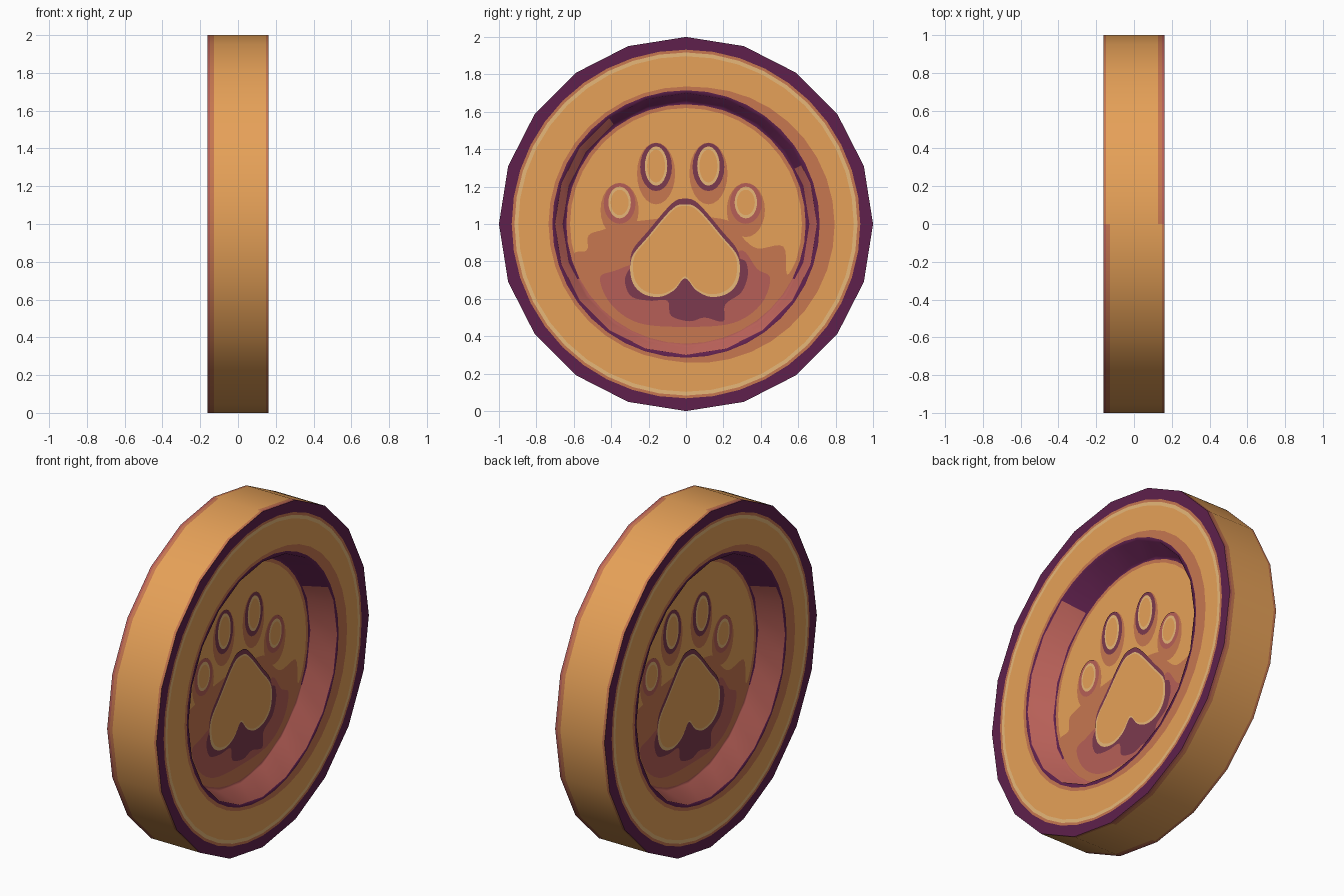
import bpy, bmesh, math
from mathutils import Matrix, Vector

if "Cube" in bpy.data.objects:
    bpy.data.objects.remove(bpy.data.objects["Cube"])

# ---------- flat colours (sRGB bytes turned into linear) ----------
PALETTE = [("orange", 230, 161, 88), ("terracotta", 199, 119, 80), ("rose", 182, 95, 87),
           ("plum", 124, 58, 78), ("dark_purple", 94, 32, 76), ("cream", 234, 186, 122)]
ORANGE, TERRA, ROSE, PLUM, PURPLE, CREAM = range(6)
MATS = []
for name, *rgb in PALETTE:
    m = bpy.data.materials.new(name)
    m.diffuse_color = [((c / 255 + 0.055) / 1.055) ** 2.4 for c in rgb] + [1]
    m.use_nodes = True
    m.node_tree.nodes["Principled BSDF"].inputs["Base Color"].default_value = m.diffuse_color
    MATS.append(m)

HALF, FLOOR, SIDES, CZ = 0.1625, 0.015, 20, 1.0
N = SIDES * 2
TURN = Matrix.Rotation(math.pi, 4, 'Z')


def finish(bm, name, mats):
    me = bpy.data.meshes.new(name)
    bm.to_mesh(me)
    bm.free()
    for m in mats:
        me.materials.append(m)
    ob = bpy.data.objects.new(name, me)
    bpy.context.collection.objects.link(ob)
    return ob


# ---------- coin body: lathed profile around the x axis ----------
# radius, x, colour of the band leading here, 20-sided ring (else round paint line)
PROFILE = [(1.0, 0.0, None, True), (1.0, 0.128, ORANGE, True), (1.0, 0.147, TERRA, True),
           (1.0, HALF, TERRA, True), (0.932, HALF, PURPLE, False), (0.917, HALF, TERRA, False),
           (0.897, HALF, CREAM, False), (0.735, HALF, ORANGE, False), (0.715, HALF, TERRA, False),
           (0.70, HALF, PURPLE, True), (0.66, FLOOR, ROSE, True),
           (0.64, FLOOR, PURPLE, False), (0.62, FLOOR, TERRA, False)]
SHADE = 7                                              # paint line that bulges on the right


def band_colour(k, col, mid):
    """Painted variations round the coin."""
    if k == 2 and mid.y < 0:                           # rim stripe is wider on one side
        return ORANGE
    if k == 3 and mid.y > 0:
        return ROSE
    if k == 10 and (mid.z > 1.53 or mid.z > 1.3 and mid.y > 0):
        return PURPLE                                  # dark top of the recess wall
    if k == 11 and mid.z < 0.7:
        return ROSE
    return col


def ring(bm, r, x, faceted, bulge):
    out = []
    for i in range(N):
        a = 2 * math.pi * i / N
        rr = r * math.cos(math.pi / SIDES) if faceted and i % 2 else r
        if bulge:
            rr += 0.06 * max(0, math.cos(a + 0.1))
        out.append(bm.verts.new((x, rr * math.cos(a), CZ + rr * math.sin(a))))
    return out


bm = bmesh.new()
prev = None
for k, (r, x, col, faceted) in enumerate(PROFILE):
    cur = ring(bm, r, x, faceted, k == SHADE)
    if prev:
        for i in range(N):
            j = (i + 1) % N
            f = bm.faces.new((prev[i], prev[j], cur[j], cur[i]))
            f.smooth = True
            f.material_index = band_colour(k, col, f.calc_center_median())
    prev = cur
f = bm.faces.new(prev)
f.smooth = True
f.material_index = ORANGE
for e in bm.edges:                                     # keep the outer corner crisp
    if all(v.co.x > HALF - 1e-4 and math.hypot(v.co.y, v.co.z - CZ) > 0.98 for v in e.verts):
        e.smooth = False
# second face is the first turned half way round the vertical axis
copy = bmesh.ops.duplicate(bm, geom=bm.verts[:] + bm.edges[:] + bm.faces[:])
bmesh.ops.transform(bm, matrix=TURN,
                    verts=[g for g in copy["geom"] if isinstance(g, bmesh.types.BMVert)])
bmesh.ops.remove_doubles(bm, verts=bm.verts[:], dist=0.0005)
bmesh.ops.recalc_face_normals(bm, faces=bm.faces[:])
finish(bm, "coin_body", MATS)


# ---------- painted plates on the recessed floor ----------
def smooth_loop(pts, steps=5):
    """Closed Catmull-Rom curve through the points."""
    out, n = [], len(pts)
    for i in range(n):
        p0, p1, p2, p3 = (Vector(pts[(i + d) % n]) for d in (-1, 0, 1, 2))
        for s in range(steps):
            t = s / steps
            out.append(0.5 * (2 * p1 + (p2 - p0) * t + (2 * p0 - 5 * p1 + 4 * p2 - p3) * t * t
                              + (3 * p1 - p0 - 3 * p2 + p3) * t ** 3))
    return out


def oval(y, z, ry, rz, n=24):
    return [(y + ry * math.cos(2 * math.pi * i / n), z + rz * math.sin(2 * math.pi * i / n))
            for i in range(n)]


def plate(name, pts, layer, col):
    for side in ("right", "left"):
        bm = bmesh.new()
        x = FLOOR + 0.0018 * layer
        f = bm.faces.new([bm.verts.new((x, p[0], p[1])) for p in pts])
        f.normal_update()
        if f.normal.x < 0:
            f.normal_flip()
        bmesh.ops.triangulate(bm, faces=[f])
        if side == "left":
            bm.transform(TURN)
        finish(bm, f"{name}_{side}", [MATS[col]])


# shaded patches under the paw
plate("lower_patch", smooth_loop([(-.60, .84), (-.53, .86), (-.52, .94), (-.44, .97), (-.36, 1.0),
      (-.22, 1.02), (0, 1.04), (.22, 1.02), (.29, .94), (.38, .87), (.52, .88), (.54, .73),
      (.59, .80), (.56, .70), (.45, .56), (.24, .42), (0, .375), (-.24, .42), (-.45, .56),
      (-.57, .72)]), 1, TERRA)
plate("inner_patch", smooth_loop([(-.46, .71), (-.38, .75), (-.2, .8), (.2, .8), (.3, .86),
      (.38, .76), (.45, .71), (.40, .57), (.25, .47), (0, .45), (-.25, .47), (-.40, .57)]),
      2, ROSE)
plate("pad_shadow", smooth_loop([(-.32, .73), (-.30, .62), (-.2, .59), (-.1, .59), (-.08, .51),
      (.02, .48), (.10, .50), (.2, .48), (.21, .57), (.30, .64), (.33, .76), (.25, .82),
      (-.2, .80)]), 3, PLUM)

# main pad: mirrored half outline, dark upper edge, light border, orange middle
half = [(.07, 1.08), (.2, .93), (.285, .82), (.285, .70), (.23, .63), (.14, .61), (.06, .645)]
pad = smooth_loop([(0, 1.105)] + half + [(0, .71)] + [(-y, z) for y, z in reversed(half)])


def scaled(s, dz):
    return [(p[0] * s - 0.005, 0.85 + (p[1] - 0.85) * s + dz) for p in pad]


plate("pad_edge", scaled(1.0, 0.03), 3.4, PLUM)
plate("pad_border", scaled(1.0, 0), 4, CREAM)
plate("pad_centre", scaled(0.95, 0.003), 5, ORANGE)

# toes: soft halo, dark outline, light border, orange middle
TOES = [(-.355, 1.115, .06, .085, ROSE), (-.16, 1.31, .06, .105, PLUM),
        (.12, 1.31, .06, .105, PLUM), (.32, 1.115, .06, .085, ROSE)]
for i, (y, z, ry, rz, edge) in enumerate(TOES):
    plate(f"toe_halo_{i}", oval(y, z - .04, ry + .042, rz + .06), 1.5, TERRA)
    plate(f"toe_outline_{i}", oval(y, z - .005, ry + .025, rz + .024), 3, edge)
    plate(f"toe_border_{i}", oval(y, z, ry, rz), 4, CREAM)
    plate(f"toe_centre_{i}", oval(y, z, ry - .012, rz - .017), 5, ORANGE)
